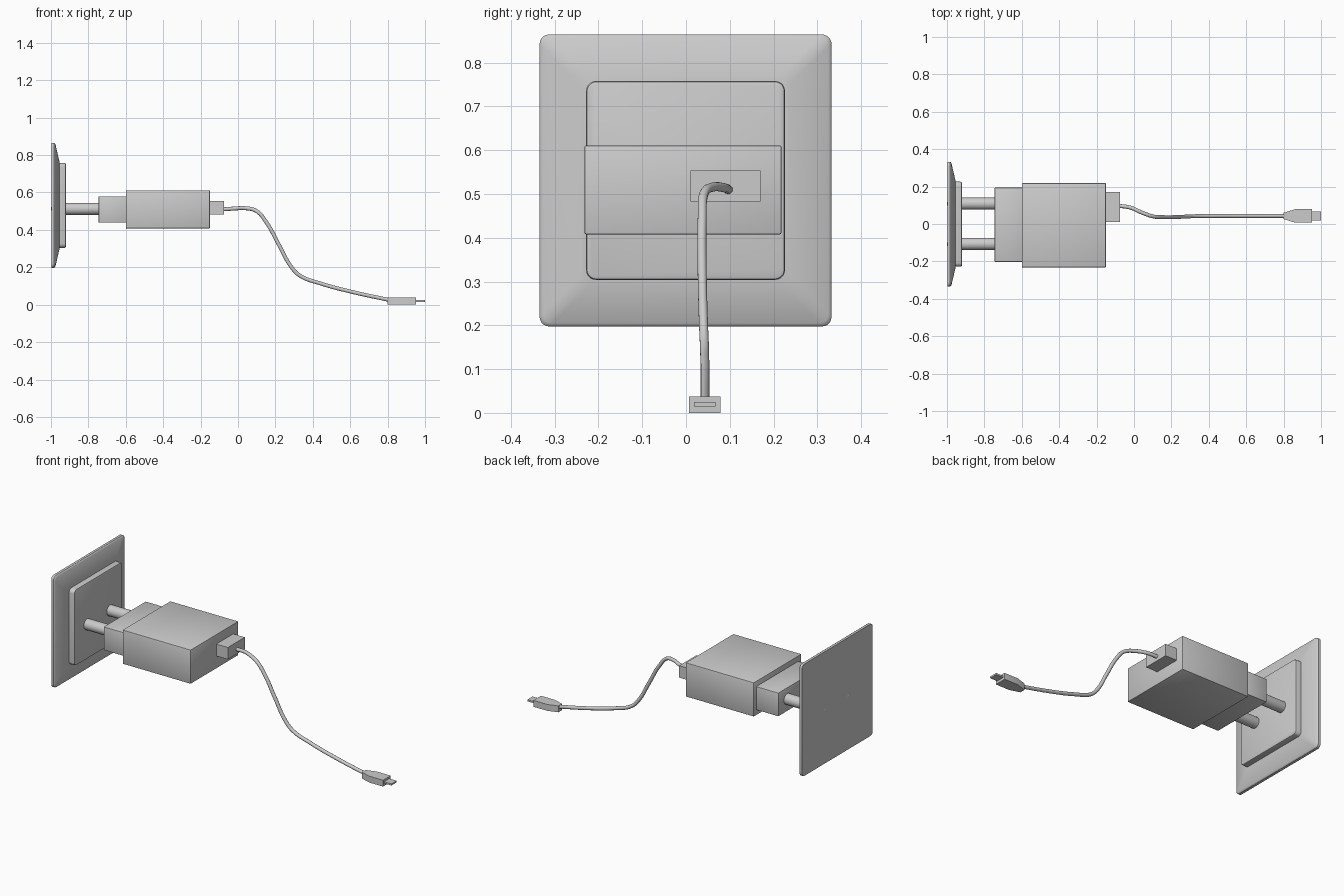
import bpy, bmesh, math
from mathutils import Vector

if "Cube" in bpy.data.objects:
    bpy.data.objects.remove(bpy.data.objects["Cube"])


def finish(name, bm, smooth=True):
    bmesh.ops.recalc_face_normals(bm, faces=bm.faces)
    me = bpy.data.meshes.new(name)
    bm.to_mesh(me)
    bm.free()
    ob = bpy.data.objects.new(name, me)
    bpy.context.collection.objects.link(ob)
    if smooth:
        bpy.ops.object.select_all(action='DESELECT')
        ob.select_set(True)
        bpy.context.view_layer.objects.active = ob
        bpy.ops.object.shade_smooth_by_angle(angle=math.radians(30))
    return ob


def loft(name, rings):
    """Skin a list of point rings and cap both ends."""
    bm = bmesh.new()
    loops = [[bm.verts.new(p) for p in ring] for ring in rings]
    n = len(loops[0])
    for a, b in zip(loops, loops[1:]):
        for i in range(n):
            j = (i + 1) % n
            bm.faces.new((a[i], a[j], b[j], b[i]))
    bm.faces.new(loops[0])
    bm.faces.new(loops[-1])
    return finish(name, bm)


def rounded_square(x, half, r, cy, cz, seg=5):
    pts = []
    for k, (sy, sz) in enumerate(((1, 1), (-1, 1), (-1, -1), (1, -1))):
        for i in range(seg + 1):
            a = math.radians(90 * (k + i / seg))
            pts.append((x, cy + sy * (half - r) + r * math.cos(a),
                        cz + sz * (half - r) + r * math.sin(a)))
    return pts


def circle(x, r, cy, cz, n=24):
    return [(x, cy + r * math.cos(2 * math.pi * i / n),
             cz + r * math.sin(2 * math.pi * i / n)) for i in range(n)]


def box(name, lo, hi, bevel=0.0):
    lo, hi = Vector(lo), Vector(hi)
    bm = bmesh.new()
    bmesh.ops.create_cube(bm, size=1)
    for v in bm.verts:
        v.co = (lo + hi) / 2 + v.co * (hi - lo)
    if bevel:
        bmesh.ops.bevel(bm, geom=bm.edges[:], offset=bevel, segments=2,
                        profile=0.5, affect='EDGES')
    return finish(name, bm, bevel > 0)


# Wall plate: thin rim sloping in to the raised centre
loft("wall_plate", [rounded_square(x, h, r, -0.001, 0.531) for x, h, r in (
    (-0.998, 0.3335, 0.022), (-0.983, 0.3335, 0.022), (-0.979, 0.331, 0.022),
    (-0.976, 0.326, 0.022), (-0.955, 0.236, 0.022))])
loft("socket_face", [rounded_square(x, h, r, -0.001, 0.531) for x, h, r in (
    (-0.97, 0.227, 0.022), (-0.927, 0.227, 0.022),
    (-0.922, 0.225, 0.021), (-0.92, 0.220, 0.018))])

# Round-tipped prongs
for name, y in (("prong_left", 0.109), ("prong_right", -0.107)):
    dome = [(-0.968 - 0.032 * math.cos(t), 0.032 * math.sin(t))
            for t in (math.radians(d) for d in (8, 20, 34, 50, 70, 90))]
    loft(name, [circle(x, r, y, 0.512) for x, r in dome + [(-0.74, 0.032)]])

# Adapter body and cable plug
box("adapter_neck", (-0.745, -0.202, 0.440), (-0.598, 0.194, 0.579), 0.002)
box("adapter_body", (-0.600, -0.232, 0.408), (-0.150, 0.218, 0.611), 0.004)
box("cable_plug", (-0.155, 0.010, 0.483), (-0.074, 0.170, 0.554))

# Cable
path = [(-0.08, 0.097, 0.510), (-0.02, 0.088, 0.514), (0.04, 0.062, 0.516),
        (0.10, 0.041, 0.500), (0.15, 0.037, 0.443), (0.22, 0.037, 0.318),
        (0.285, 0.040, 0.202), (0.33, 0.042, 0.156), (0.44, 0.043, 0.114),
        (0.62, 0.043, 0.066), (0.81, 0.043, 0.025)]
cu = bpy.data.curves.new("cable", 'CURVE')
cu.dimensions = '3D'
cu.bevel_depth = 0.0105
cu.bevel_resolution = 4
cu.resolution_u = 8
cu.use_fill_caps = True
sp = cu.splines.new('BEZIER')
sp.bezier_points.add(len(path) - 1)
for p, co in zip(sp.bezier_points, path):
    p.co = co
    p.handle_left_type = p.handle_right_type = 'AUTO'
bpy.context.collection.objects.link(bpy.data.objects.new("cable", cu))

# Small connector: tapered grip with a flat metal tip
outline = [(0.80, 0.017), (0.862, 0.036), (0.952, 0.036)]
outline += [(x, -h) for x, h in reversed(outline)]
loft("connector_grip", [[(x, 0.043 + h, z) for x, h in outline] for z in (0.0, 0.038)])
box("connector_tip", (0.945, 0.018, 0.015), (1.0, 0.067, 0.025))
